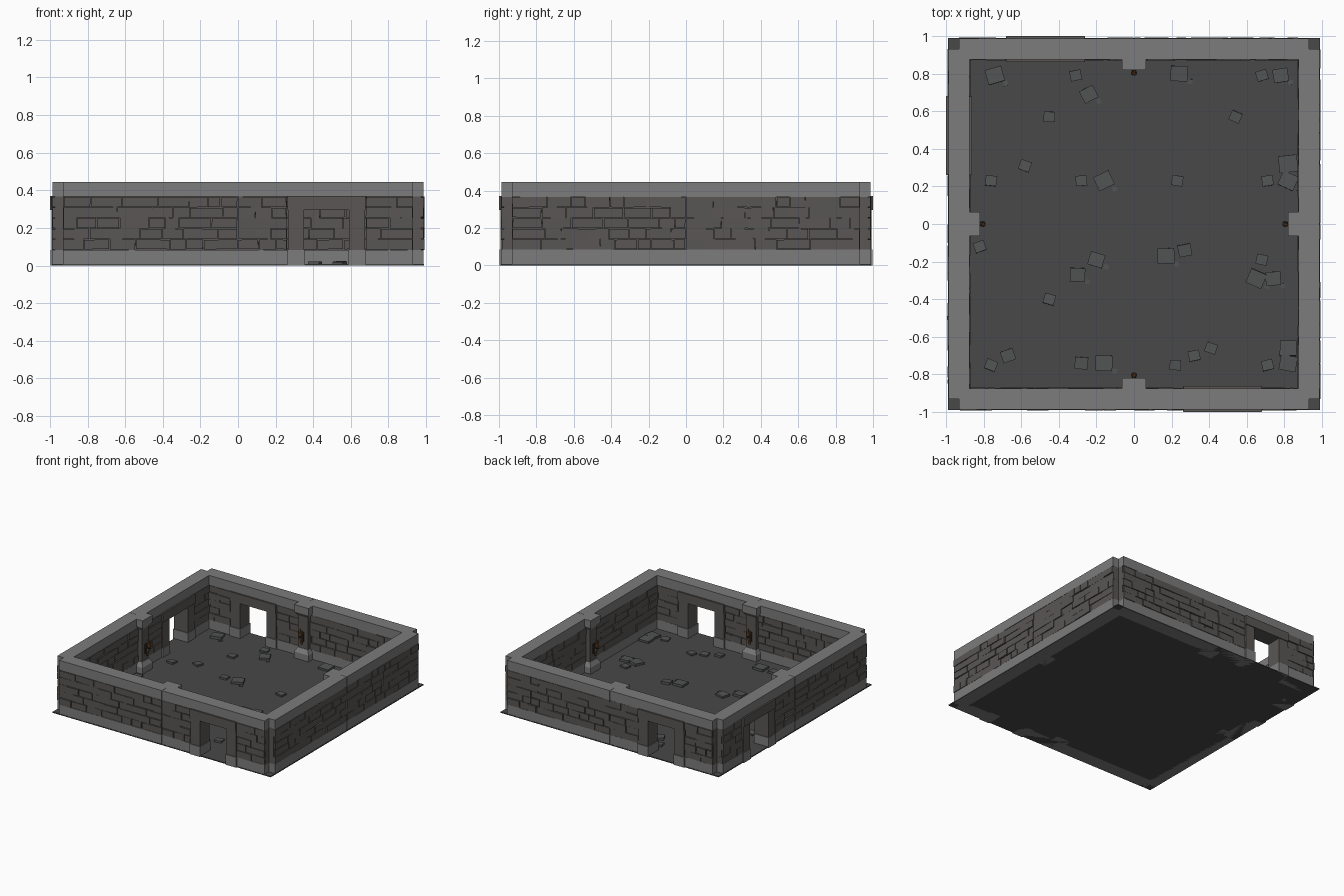
import bpy, bmesh, math, random
from mathutils import Matrix, Vector

if "Cube" in bpy.data.objects:
    bpy.data.objects.remove(bpy.data.objects["Cube"])

random.seed(7)


def mat(name, r, g, b):
    m = bpy.data.materials.new(name)
    m.diffuse_color = (r, g, b, 1)
    m.use_nodes = True
    m.node_tree.nodes["Principled BSDF"].inputs["Base Color"].default_value = m.diffuse_color
    return m


TRIM = mat("trim_stone", 0.20, 0.20, 0.20)
BRICK = mat("brick_stone", 0.10, 0.094, 0.09)
FLOOR = mat("floor_stone", 0.065, 0.065, 0.065)
RUBBLE = mat("rubble_stone", 0.085, 0.09, 0.088)
IRON = mat("iron", 0.03, 0.03, 0.03)
FLAME = mat("torch_wood", 0.30, 0.10, 0.02)


def box(bm, x0, x1, y0, y1, z0, z1, tilt=None):
    c = Vector(((x0 + x1) / 2, (y0 + y1) / 2, (z0 + z1) / 2))
    m = Matrix.Translation(c) @ (tilt or Matrix()) @ Matrix.Diagonal((x1 - x0, y1 - y0, z1 - z0, 1))
    bmesh.ops.create_cube(bm, size=1, matrix=m)


def frustum(bm, z0, z1, w0, f0, w1, f1, back=-0.93):
    # tapered block: half width w and front face f at each end
    lo = [bm.verts.new((x, y, z0)) for x, y in ((-w0, back), (w0, back), (w0, f0), (-w0, f0))]
    hi = [bm.verts.new((x, y, z1)) for x, y in ((-w1, back), (w1, back), (w1, f1), (-w1, f1))]
    bm.faces.new(lo[::-1])
    bm.faces.new(hi)
    for i in range(4):
        j = (i + 1) % 4
        bm.faces.new((lo[i], lo[j], hi[j], hi[i]))


def cone(bm, a, b, r0, r1, n=6):
    a, b = Vector(a), Vector(b)
    d = b - a
    m = Matrix.Translation((a + b) / 2) @ d.to_track_quat('Z', 'Y').to_matrix().to_4x4()
    bmesh.ops.create_cone(bm, cap_ends=True, segments=n, radius1=r0, radius2=r1, depth=d.length, matrix=m)


def finish(bm, name, material, turn=0.0):
    me = bpy.data.meshes.new(name)
    bm.to_mesh(me)
    bm.free()
    ob = bpy.data.objects.new(name, me)
    ob.rotation_euler.z = turn
    me.materials.append(material)
    bpy.context.collection.objects.link(ob)
    return ob


C, H, END = -0.93, 0.056, 0.93       # wall centre line, half thickness, half length
Z1, Z2, Z3 = 0.084, 0.366, 0.445     # base top, brick top, overall height


def build_wall(side, turn, door):
    spans = [(-END, -0.001), (0.001, END)]
    if door:
        a, b = door - 0.21, door + 0.21
        spans = [s for u0, u1 in spans for s in
                 ([(u0, a), (b, u1)] if u0 < door < u1 else [(u0, u1)])]

    # base and top trim
    bm = bmesh.new()
    for u0, u1 in spans:
        box(bm, u0, u1, C - H, C + H, 0, Z1)
    finish(bm, side + "_base_trim", TRIM, turn)
    bm = bmesh.new()
    for u0, u1 in ((-END, -0.001), (0.001, END)):
        box(bm, u0, u1, C - H, C + H, Z2, Z3)
    finish(bm, side + "_top_trim", TRIM, turn)

    # recessed core behind the bricks
    bm = bmesh.new()
    for u0, u1 in spans:
        box(bm, u0, u1, C - 0.044, C + 0.044, Z1 - 0.01, Z2 + 0.01)
    finish(bm, side + "_wall_core", BRICK, turn)

    # irregular brick courses
    bm = bmesh.new()
    rows = 5
    for u0, u1 in spans:
        for r in range(rows):
            z0 = Z1 + (Z2 - Z1) * r / rows
            z1 = Z1 + (Z2 - Z1) * (r + 1) / rows
            u = u0
            while u < u1 - 0.001:
                v = u + random.uniform(0.07, 0.19)
                if u1 - v < 0.05:
                    v = u1
                g = random.choice((0.0005, 0.001, 0.003))
                tilt = Matrix.Rotation(random.uniform(-0.02, 0.02), 4, 'Y') @ \
                    Matrix.Rotation(random.uniform(-0.02, 0.02), 4, 'Z')
                box(bm, u + g, v - g, C - H - random.uniform(-0.003, 0.006),
                    C + H + random.uniform(-0.003, 0.005), z0 + g, z1 - g, tilt)
                u = v
    finish(bm, side + "_bricks", BRICK, turn)

    # doorway surround
    if door:
        bm = bmesh.new()
        foot = bmesh.new()
        for s in (-1, 1):
            p, q = sorted((door + s * 0.12, door + s * 0.205))
            box(bm, p, q, C - 0.062, C + 0.062, Z1, 0.30)
            p, q = sorted((door + s * 0.115, door + s * 0.21))
            box(foot, p, q, C - 0.067, C + 0.067, 0, Z1)
        box(bm, door - 0.208, door + 0.208, C - 0.069, C + 0.069, 0.295, Z2 + 0.004)
        finish(bm, side + "_door_frame", BRICK, turn)
        finish(foot, side + "_door_frame_feet", TRIM, turn)

    # pillar base and cap, then shaft
    bm = bmesh.new()
    frustum(bm, 0, 0.06, 0.065, -0.818, 0.065, -0.818)
    frustum(bm, 0.06, Z1 + 0.01, 0.065, -0.818, 0.046, -0.838)
    frustum(bm, Z2 - 0.01, Z2 + 0.02, 0.046, -0.838, 0.065, -0.818)
    frustum(bm, Z2 + 0.02, Z3, 0.065, -0.818, 0.065, -0.818)
    finish(bm, side + "_pillar_ends", TRIM, turn)
    bm = bmesh.new()
    frustum(bm, Z1, Z2, 0.044, -0.84, 0.044, -0.84)
    finish(bm, side + "_pillar_shaft", BRICK, turn)

    # torch with bracket
    bm = bmesh.new()
    box(bm, -0.012, 0.012, -0.842, -0.832, 0.15, 0.23)
    box(bm, -0.005, 0.005, -0.84, -0.805, 0.175, 0.187)
    cone(bm, (0, -0.808, 0.20), (0, -0.804, 0.212), 0.014, 0.017, 8)
    finish(bm, side + "_torch_bracket", IRON, turn)
    bm = bmesh.new()
    cone(bm, (0, -0.822, 0.135), (0, -0.804, 0.225), 0.007, 0.013)
    for k in range(4):
        a = k * math.pi / 2 + 0.5
        x, y = 0.008 * math.cos(a), 0.008 * math.sin(a)
        cone(bm, (x, -0.804 + y, 0.218), (1.3 * x, -0.804 + 1.3 * y, 0.25 + 0.007 * k), 0.007, 0.001, 4)
    finish(bm, side + "_torch", FLAME, turn)


for i, (side, door) in enumerate((("front", 0.47), ("right", 0), ("back", 0.47), ("left", -0.47))):
    build_wall(side, i * math.pi / 2, door)

# floor slab
bm = bmesh.new()
box(bm, -0.988, 0.988, -0.988, 0.988, 0, 0.008)
finish(bm, "floor", FLOOR)

# loose flat stones on the floor: x, y, size
STONES = [(-.74, .79, .09), (-.31, .79, .06), (-.24, .69, .08), (.24, .80, .09), (.68, .79, .06),
          (.78, .79, .08), (-.45, .57, .06), (.54, .57, .06), (-.58, .31, .06), (-.76, .23, .06),
          (-.28, .23, .06), (-.16, .23, .09), (.23, .23, .06), (.71, .23, .06), (.82, .23, .09),
          (.82, .32, .10), (-.82, -.12, .06), (-.30, -.27, .08), (-.20, -.19, .08), (.17, -.17, .09),
          (.27, -.14, .07), (.65, -.29, .09), (.74, -.29, .08), (.68, -.19, .06), (-.45, -.40, .06),
          (-.67, -.70, .07), (-.76, -.75, .06), (-.28, -.74, .07), (-.16, -.74, .09), (.22, -.75, .06),
          (.32, -.70, .06), (.41, -.66, .06), (.71, -.75, .06), (.82, -.74, .09), (.82, -.66, .09)]
bm = bmesh.new()
for x, y, s in STONES:
    tilt = Matrix.Rotation(random.uniform(-0.5, 0.5), 4, 'Z') @ \
        Matrix.Rotation(random.uniform(-0.09, 0.09), 4, 'X')
    h = s / 2
    box(bm, x - h, x + h, y - h * 0.9, y + h * 0.9, 0.005, 0.012 + s * 0.16, tilt)
    if s > 0.075:      # chip beside the larger stones
        box(bm, x + h, x + h + 0.025, y - h - 0.01, y - h + 0.015, 0.005, 0.015, tilt)
finish(bm, "floor_rubble", RUBBLE)
